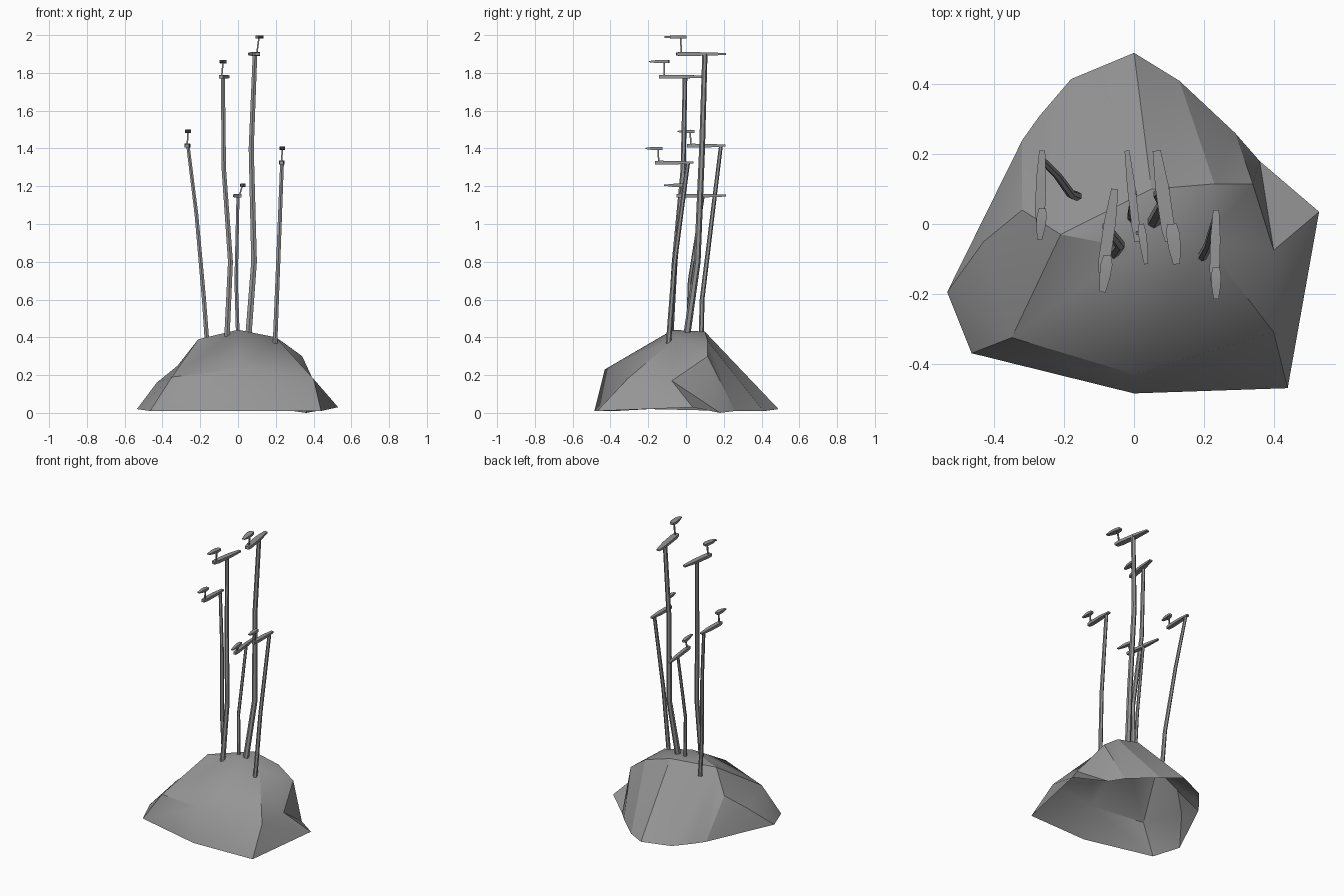
import bpy, bmesh
from math import cos, sin, pi, radians
from mathutils import Vector

old = bpy.data.objects.get("Cube")
if old:
    bpy.data.objects.remove(old)

stone = bpy.data.materials.new("stone grey")
stone.use_nodes = True
grey = (0.3, 0.3, 0.3, 1)
stone.diffuse_color = grey
stone.node_tree.nodes["Principled BSDF"].inputs["Base Color"].default_value = grey


def finish(name, bm, angle):
    bmesh.ops.recalc_face_normals(bm, faces=bm.faces)
    mesh = bpy.data.meshes.new(name)
    bm.to_mesh(mesh)
    bm.free()
    mesh.materials.append(stone)
    obj = bpy.data.objects.new(name, mesh)
    bpy.context.collection.objects.link(obj)
    bpy.ops.object.select_all(action="DESELECT")
    obj.select_set(True)
    bpy.context.view_layer.objects.active = obj
    bpy.ops.object.shade_smooth_by_angle(angle=radians(angle))


def loft(name, points, sizes, sides, across, up, angle=35):
    """Skin a closed bar through points; sizes are half widths and half heights."""
    bm = bmesh.new()
    rings = []
    grow = 1 / cos(pi / sides)
    for point, (w, h) in zip(points, sizes):
        turns = [2 * pi * (i + 0.5) / sides for i in range(sides)]
        rings.append([bm.verts.new(point + grow * (across * w * cos(t) + up * h * sin(t)))
                      for t in turns])
    for low, high in zip(rings, rings[1:]):
        for i in range(sides):
            j = (i + 1) % sides
            bm.faces.new((low[i], low[j], high[j], high[i]))
    bm.faces.new(rings[0])
    bm.faces.new(rings[-1])
    finish(name, bm, angle)


# Hollow rock: foot ring (a-l), shoulder (m-s), crown (t-x), front dip (y)
corners = dict(
    a=(0, -.485, .01), b=(.44, -.47, .01), c=(.53, .035, .03), d=(.36, .18, 0),
    e=(.29, .26, .01), f=(.13, .41, .01), g=(0, .49, .02), h=(-.18, .415, .01),
    i=(-.27, .31, .01), j=(-.32, .24, .01), k=(-.535, -.195, .02), l=(-.465, -.37, .01),
    m=(0, -.43, .23), n=(.4, -.31, .18), o=(.4, -.075, .17), p=(.34, .115, .3),
    q=(-.43, -.05, .16), r=(-.32, .04, .25), s=(-.35, -.325, .19),
    t=(0, -.07, .44), u=(.2, -.05, .4), v=(.23, .115, .38), w=(.05, .1, .43),
    x=(-.21, -.03, .39), y=(.12, -.22, .32))
facets = ("abnm lams kls bcn con cdo dpo ksq sxr srq kqj qrj jrx jxi ixh xwh hwg gwf "
          "fwv fve evp epd smt stx mny myt ynu yut nou opu upv uvw uwt twx")
bm = bmesh.new()
vert = {key: bm.verts.new(co) for key, co in corners.items()}
for facet in facets.split():
    bm.faces.new([vert[key] for key in facet])
finish("rock", bm, 30)

# Each stalk: path, radius, plank back and front (x, y), head back and front (x, y), head height
stalks = {
    "right_outer": ([(-.163, .08, .36), (-.18, .085, .6), (-.22, .14, 1.05), (-.265, .185, 1.415)],
                    .011, (-.263, .21), (-.27, .005), (-.262, .045), (-.27, -.045), 1.49),
    "right_inner": ([(-.06, -.085, .37), (-.04, -.06, .8), (-.075, -.015, 1.29), (-.08, -.005, 1.78)],
                    .013, (-.055, .1), (-.09, -.14), (-.075, -.09), (-.09, -.195), 1.86),
    "middle": ([(0, .01, .38), (-.01, .02, .7), (0, .09, 1.15)],
               .009, (-.02, .21), (.01, -.05), (.02, 0), (.035, -.115), 1.205),
    "left_inner": ([(.053, 0, .38), (.085, .06, .8), (.07, .085, 1.4), (.09, .1, 1.9)],
                   .015, (.065, .21), (.103, -.05), (.108, 0), (.122, -.115), 1.99),
    "left_outer": ([(.195, -.095, .34), (.213, -.06, .8), (.233, .01, 1.325)],
                   .011, (.235, .04), (.23, -.165), (.235, -.125), (.235, -.215), 1.4),
}
X, Y, Z = Vector((1, 0, 0)), Vector((0, 1, 0)), Vector((0, 0, 1))


def wedge(name, back, front, z, shape):
    """Flat tapered bar from back to front; shape is (fraction, half width, half height)."""
    start, end = Vector((*back, z)), Vector((*front, z))
    across = (end - start).cross(Z).normalized()
    loft(name, [start.lerp(end, part[0]) for part in shape],
         [part[1:] for part in shape], 4, across, Z, 20)


for side, (path, radius, back, front, head_back, head_front, head_z) in stalks.items():
    path = [Vector(p) for p in path]
    top = path[-1].z
    sizes = [(radius * (1.1 - .1 * i),) * 2 for i in range(len(path))]
    loft(side + "_pole", path, sizes, 6, X, Y)
    wide = radius * 1.3
    # Plank on the pole, thin at the back and blunt at the front
    wedge(side + "_plank", back, front, top,
          [(0, wide * .6, .005), (.4, wide, .009), (.85, wide, .01), (1, wide * .7, .009)])
    # Small pointed head on a thin neck
    wedge(side + "_head", head_back, head_front, head_z,
          [(0, wide * .7, .007), (.25, wide, .009), (.6, wide * .9, .008), (1, wide * .5, .003)])
    neck_top = Vector((*head_back, head_z)).lerp(Vector((*head_front, head_z)), .25)
    neck_foot = Vector((*front, top)).lerp(Vector((*back, top)), .1)
    loft(side + "_neck", [neck_foot, neck_top], [(.004, .004)] * 2, 4, X, Y)
